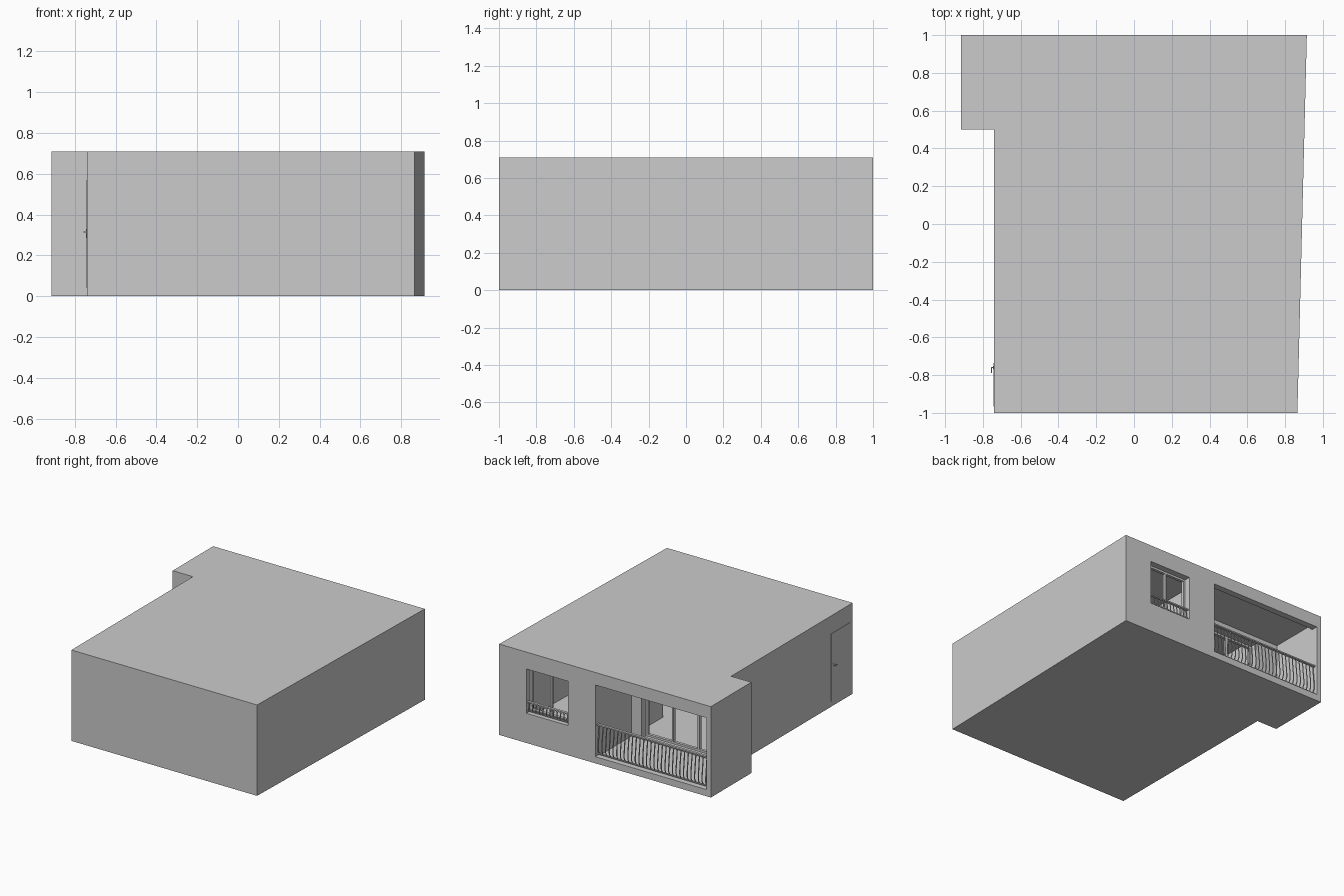
import bpy, bmesh

if "Cube" in bpy.data.objects:
    bpy.data.objects.remove(bpy.data.objects["Cube"])

H = 0.71            # storey height
FLOOR, CEIL = 0.04, 0.655


def east(y):
    """x of the slanted outer wall at depth y"""
    return 0.89 + 0.025 * y


def prism(name, pts, z0, z1):
    """Extrude a plan outline from z0 to z1"""
    bm = bmesh.new()
    face = bm.faces.new([bm.verts.new((x, y, z0)) for x, y in pts])
    top = bmesh.ops.extrude_face_region(bm, geom=[face])["geom"]
    bmesh.ops.translate(bm, vec=(0, 0, z1 - z0),
                        verts=[g for g in top if isinstance(g, bmesh.types.BMVert)])
    bmesh.ops.recalc_face_normals(bm, faces=bm.faces)
    me = bpy.data.meshes.new(name)
    bm.to_mesh(me)
    bm.free()
    ob = bpy.data.objects.new(name, me)
    bpy.context.collection.objects.link(ob)
    return ob


def box(name, x0, x1, y0, y1, z0, z1):
    return prism(name, [(x0, y0), (x1, y0), (x1, y1), (x0, y1)], z0, z1)


def cut(target, cutter):
    """Subtract a cutter and remove it"""
    mod = target.modifiers.new("cut", "BOOLEAN")
    mod.operation = "DIFFERENCE"
    mod.solver = "EXACT"
    mod.object = cutter
    bpy.context.view_layer.objects.active = target
    bpy.ops.object.modifier_apply(modifier=mod.name)
    bpy.data.objects.remove(cutter, do_unlink=True)


def frame(name, x0, x1, y, z0, z1, panes, t=0.016, d=0.022):
    """Window frame with evenly spaced uprights"""
    for part, a, b in (("sill", z0, z0 + t), ("head", z1 - t, z1)):
        box(f"{name}_{part}", x0, x1, y - d / 2, y + d / 2, a, b)
    for i in range(panes + 1):
        c = x0 + t / 2 + (x1 - x0 - t) * i / panes
        box(f"{name}_upright_{i}", c - t / 2, c + t / 2,
            y - d / 2, y + d / 2, z0 + t, z1 - t)


def railing(name, x0, x1, y, z0, z1, count, belly):
    """Top and bottom rails with slightly bellied balusters"""
    box(name + "_top_rail", x0, x1, y - 0.01, y + 0.01, z1 - 0.01, z1)
    box(name + "_bottom_rail", x0, x1, y - 0.006, y + 0.006, z0 + 0.012, z0 + 0.02)
    cu = bpy.data.curves.new(name + "_balusters", "CURVE")
    cu.dimensions = "3D"
    cu.bevel_depth = 0.005
    cu.bevel_resolution = 0
    cu.use_fill_caps = True
    h = z1 - z0 - 0.02
    for i in range(count):
        x = x0 + (x1 - x0) * (i + 0.5) / count
        sp = cu.splines.new("POLY")
        sp.points.add(3)
        for p, (dy, f) in zip(sp.points, ((0, 0), (belly, 0.15), (belly, 0.3), (0, 0.97))):
            p.co = (x, y + dy, z0 + 0.014 + h * f, 1)
    ob = bpy.data.objects.new(name + "_balusters", cu)
    bpy.context.collection.objects.link(ob)


# Solid apartment block
shell = prism("apartment_shell", [(-0.915, 1), (-0.915, 0.5), (-0.74, 0.5), (-0.74, -1),
                                  (east(-1), -1), (east(1), 1)], 0, H)

# Hollow rooms: living room, bedroom, balcony
cut(shell, prism("living_cut", [(-0.69, -0.95), (east(-0.95) - 0.05, -0.95),
                                (east(0.16) - 0.05, 0.16), (0.086, 0.16),
                                (0.086, 0.47), (-0.69, 0.47)], FLOOR, CEIL))
cut(shell, prism("bedroom_cut", [(0.14, 0.22), (east(0.22) - 0.05, 0.22),
                                 (east(0.93) - 0.05, 0.93), (0.14, 0.93)], FLOOR, CEIL))
cut(shell, box("balcony_cut", -0.88, 0.086, 0.55, 0.95, FLOOR, CEIL))

# Openings: balcony front, bedroom window, balcony door
cut(shell, box("balcony_opening_cut", -0.878, 0.084, 0.9, 1.1, 0.052, 0.612))
cut(shell, box("window_cut", 0.32, 0.68, 0.9, 1.1, 0.232, 0.578))
cut(shell, box("door_opening_cut", -0.685, 0.0, 0.44, 0.6, 0.044, 0.6))

# Glazing frames
frame("bedroom_window", 0.32, 0.68, 0.941, 0.232, 0.578, 2)
frame("balcony_door", -0.685, 0.0, 0.482, 0.044, 0.6, 3)

# Railings
railing("balcony_railing", -0.878, 0.084, 0.972, 0.052, 0.3, 30, 0.015)
railing("window_railing", 0.32, 0.68, 0.98, 0.232, 0.32, 12, 0.008)

# Entrance door with lever handle on the left wall
box("entrance_door", -0.743, -0.735, -0.965, -0.735, 0.04, 0.57)
box("handle_plate", -0.746, -0.742, -0.768, -0.752, 0.285, 0.33)
box("handle_stem", -0.757, -0.744, -0.763, -0.757, 0.312, 0.318)
box("handle_lever", -0.758, -0.753, -0.79, -0.757, 0.312, 0.318)
